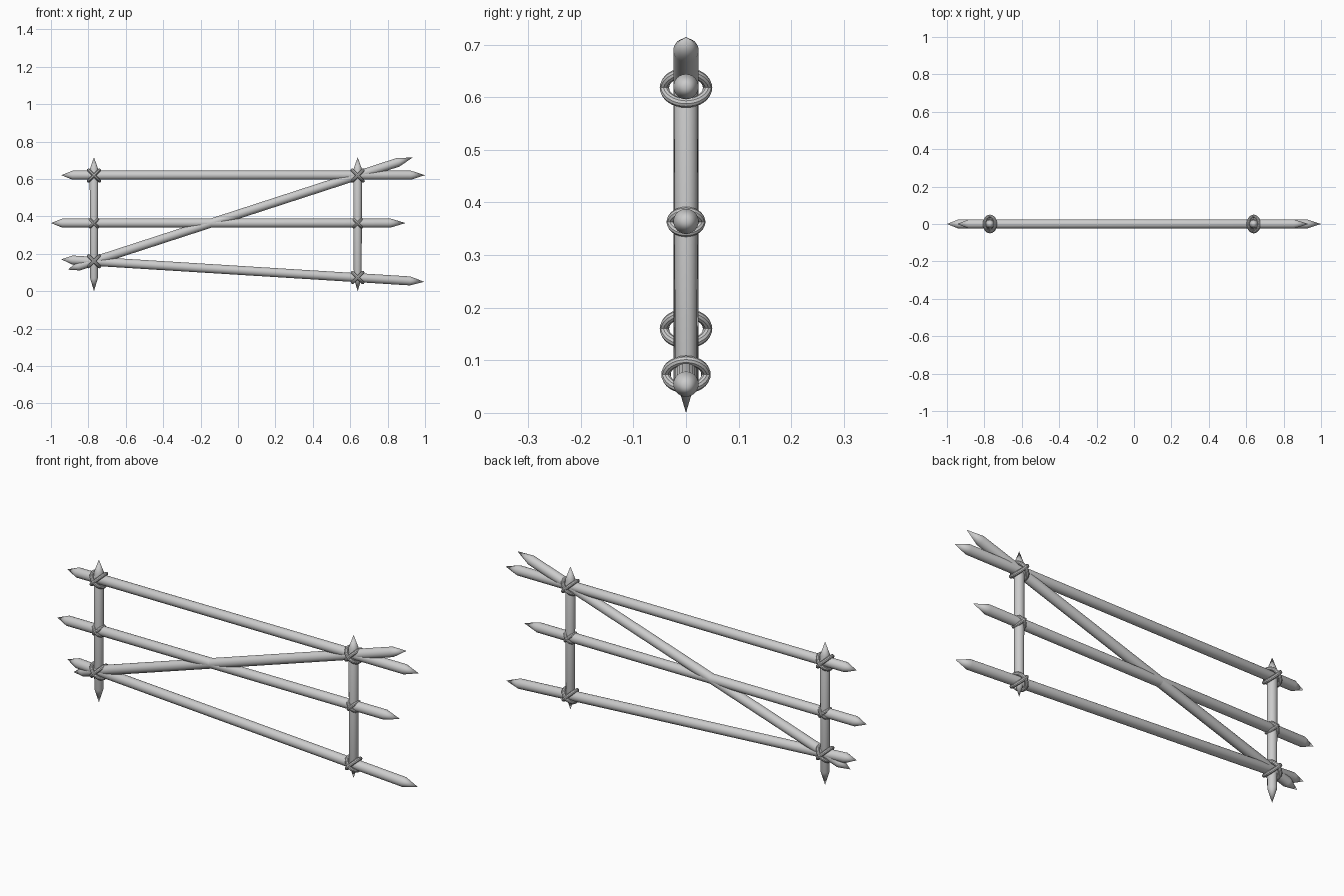
import bpy, bmesh, math
from mathutils import Vector, Matrix

cube = bpy.data.objects.get("Cube")
if cube:
    bpy.data.objects.remove(cube, do_unlink=True)


def finish(bm, name):
    mesh = bpy.data.meshes.new(name)
    bm.to_mesh(mesh)
    bm.free()
    obj = bpy.data.objects.new(name, mesh)
    bpy.context.collection.objects.link(obj)
    bpy.ops.object.select_all(action='DESELECT')
    bpy.context.view_layer.objects.active = obj
    obj.select_set(True)
    bpy.ops.object.shade_smooth_by_angle(angle=math.radians(30))
    return obj


def lathe(name, profile, sides, matrix, closed=False):
    """Revolve (radius, height) points around z, then place the result."""
    bm = bmesh.new()
    verts = [bm.verts.new((r, 0, h)) for r, h in profile]
    pairs = list(zip(verts, verts[1:]))
    if closed:
        pairs.append((verts[-1], verts[0]))
    edges = [bm.edges.new(p) for p in pairs]
    bmesh.ops.spin(bm, geom=verts + edges, cent=(0, 0, 0), axis=(0, 0, 1),
                   angle=math.tau, steps=sides, use_merge=False)
    bmesh.ops.remove_doubles(bm, verts=bm.verts, dist=1e-5)
    bmesh.ops.recalc_face_normals(bm, faces=bm.faces)
    bm.transform(matrix)
    return finish(bm, name)


def stake(name, start, end, r_start, r_end, tip_start, tip_end):
    """Round pole sharpened at both ends, running in the xz plane."""
    a = Vector((start[0], 0, start[1]))
    b = Vector((end[0], 0, end[1]))
    axis = b - a
    profile = [(0, 0), (r_start, tip_start),
               (r_end, axis.length - tip_end), (0, axis.length)]
    turn = axis.to_track_quat('Z', 'Y').to_matrix().to_4x4()
    return lathe(name, profile, 24, Matrix.Translation(a) @ turn)


def lashing(name, x, z, major, minor):
    """Two rope rings crossed in an X around a joint."""
    ring = [(major + minor * math.cos(t), minor * math.sin(t))
            for t in (math.tau * i / 10 for i in range(10))]
    for label, sign in (("a", 1), ("b", -1)):
        place = Matrix.Translation((x, 0, z)) @ Matrix.Rotation(sign * math.pi / 4, 4, 'Y')
        lathe(f"{name}_{label}", ring, 32, place, closed=True)


LEFT, RIGHT = 0.64, -0.77
R = 0.024

# Upright posts
for side, x in (("left", LEFT), ("right", RIGHT)):
    stake(f"{side}_post", (x, 0), (x, 0.716), 0.021, 0.023, 0.07, 0.065)

# Rails and diagonal brace
stake("top_rail", (-0.945, 0.62), (1, 0.62), R, R, 0.06, 0.075)
stake("middle_rail", (-1, 0.364), (0.896, 0.364), R, R, 0.06, 0.08)
stake("bottom_rail", (-0.945, 0.17), (0.995, 0.05), R, R, 0.06, 0.075)
stake("diagonal_brace", (-0.91, 0.115), (0.933, 0.714), R, R, 0.06, 0.08)

# Rope lashings at the joints
for side, x, low, low_size in (("left", LEFT, 0.073, 0.038), ("right", RIGHT, 0.16, 0.041)):
    lashing(f"{side}_top_lashing", x, 0.618, 0.041, 0.009)
    lashing(f"{side}_middle_lashing", x, 0.363, 0.029, 0.008)
    lashing(f"{side}_bottom_lashing", x, low, low_size, 0.009)
